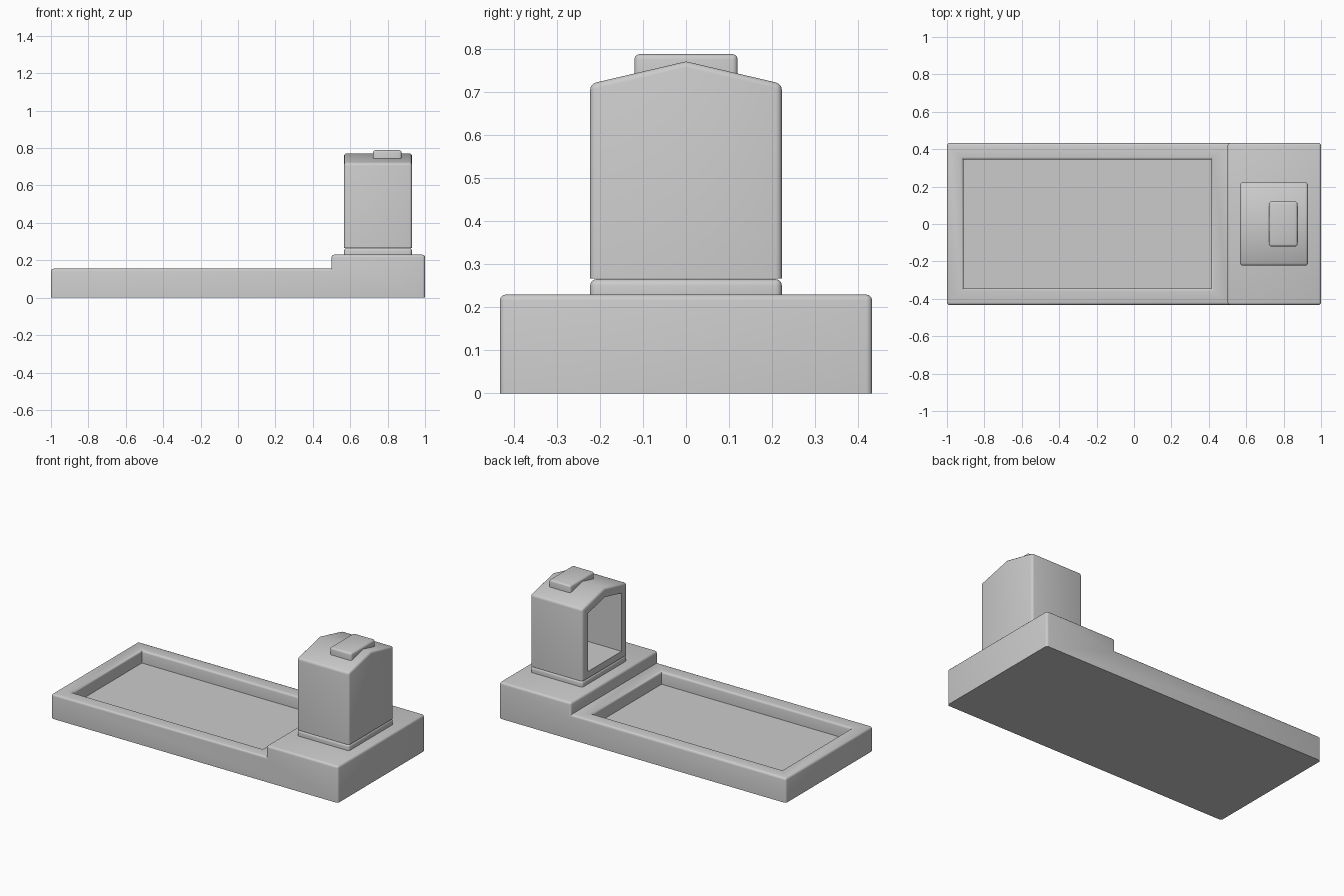
import bpy, bmesh
from mathutils import Vector

if "Cube" in bpy.data.objects:
    bpy.data.objects.remove(bpy.data.objects["Cube"])


def prism(points, axis, lo, hi):
    """Closed solid: a profile (x,z or y,z) extruded along the y or x axis."""
    bm = bmesh.new()
    place = (lambda a, z: (lo, a, z)) if axis == 'x' else (lambda a, z: (a, lo, z))
    face = bm.faces.new([bm.verts.new(place(a, z)) for a, z in points])
    ext = bmesh.ops.extrude_face_region(bm, geom=[face])['geom']
    move = Vector((hi - lo, 0, 0)) if axis == 'x' else Vector((0, hi - lo, 0))
    bmesh.ops.translate(bm, vec=move, verts=[v for v in ext if isinstance(v, bmesh.types.BMVert)])
    bmesh.ops.recalc_face_normals(bm, faces=bm.faces)
    return bm


def round_edges(bm, width):
    """Round every sharp convex edge except those lying on the underside."""
    bottom = min(v.co.z for v in bm.verts)
    edges = [e for e in bm.edges if e.calc_face_angle_signed(0) > 0.6
             and any(v.co.z > bottom + 1e-4 for v in e.verts)]
    bmesh.ops.bevel(bm, geom=edges, offset=width, segments=3, profile=0.5,
                    affect='EDGES', clamp_overlap=True)


def recess(bm, face, rim, depth):
    """Inset a face and push the inner part into the solid."""
    inward = -face.normal.copy()
    bmesh.ops.inset_individual(bm, faces=[face], thickness=rim, use_even_offset=True)
    inner = bmesh.ops.extrude_discrete_faces(bm, faces=[face])['faces'][0]
    bmesh.ops.translate(bm, vec=inward * depth, verts=inner.verts)
    bm.normal_update()


def finish(bm, name):
    mesh = bpy.data.meshes.new(name)
    bm.to_mesh(mesh)
    bm.free()
    obj = bpy.data.objects.new(name, mesh)
    bpy.context.collection.objects.link(obj)
    bpy.ops.object.select_all(action='DESELECT')
    obj.select_set(True)
    bpy.context.view_layer.objects.active = obj
    bpy.ops.object.shade_smooth_by_angle(angle=0.61)
    return obj


def rounded_box(name, x0, x1, half_y, z0, z1, width):
    bm = prism([(x0, z0), (x1, z0), (x1, z1), (x0, z1)], 'y', -half_y, half_y)
    round_edges(bm, width)
    return finish(bm, name)


# Stepped base with the sunken planting bed
bm = prism([(-1, 0), (1, 0), (1, 0.23), (0.5, 0.23), (0.5, 0.155), (-1, 0.155)],
           'y', -0.433, 0.433)
bed = next(f for f in bm.faces
           if f.normal.z > 0.9 and abs(f.calc_center_median().z - 0.155) < 1e-3)
recess(bm, bed, 0.088, 0.08)
round_edges(bm, 0.014)
finish(bm, "stepped_base")

# Plinth under the lantern house
rounded_box("plinth", 0.567, 0.93, 0.223, 0.23, 0.266, 0.015)

# Gabled house with a niche open toward the bed
bm = prism([(-0.223, 0.267), (0.223, 0.267), (0.223, 0.72), (0, 0.772), (-0.223, 0.72)],
           'x', 0.567, 0.93)
round_edges(bm, 0.014)
bm.normal_update()
gable = max((f for f in bm.faces if f.normal.x < -0.99), key=lambda f: f.calc_area())
recess(bm, gable, 0.042, 0.30)
finish(bm, "gabled_house")

# Cap block sitting across the ridge
rounded_box("ridge_cap", 0.722, 0.874, 0.12, 0.735, 0.789, 0.012)
